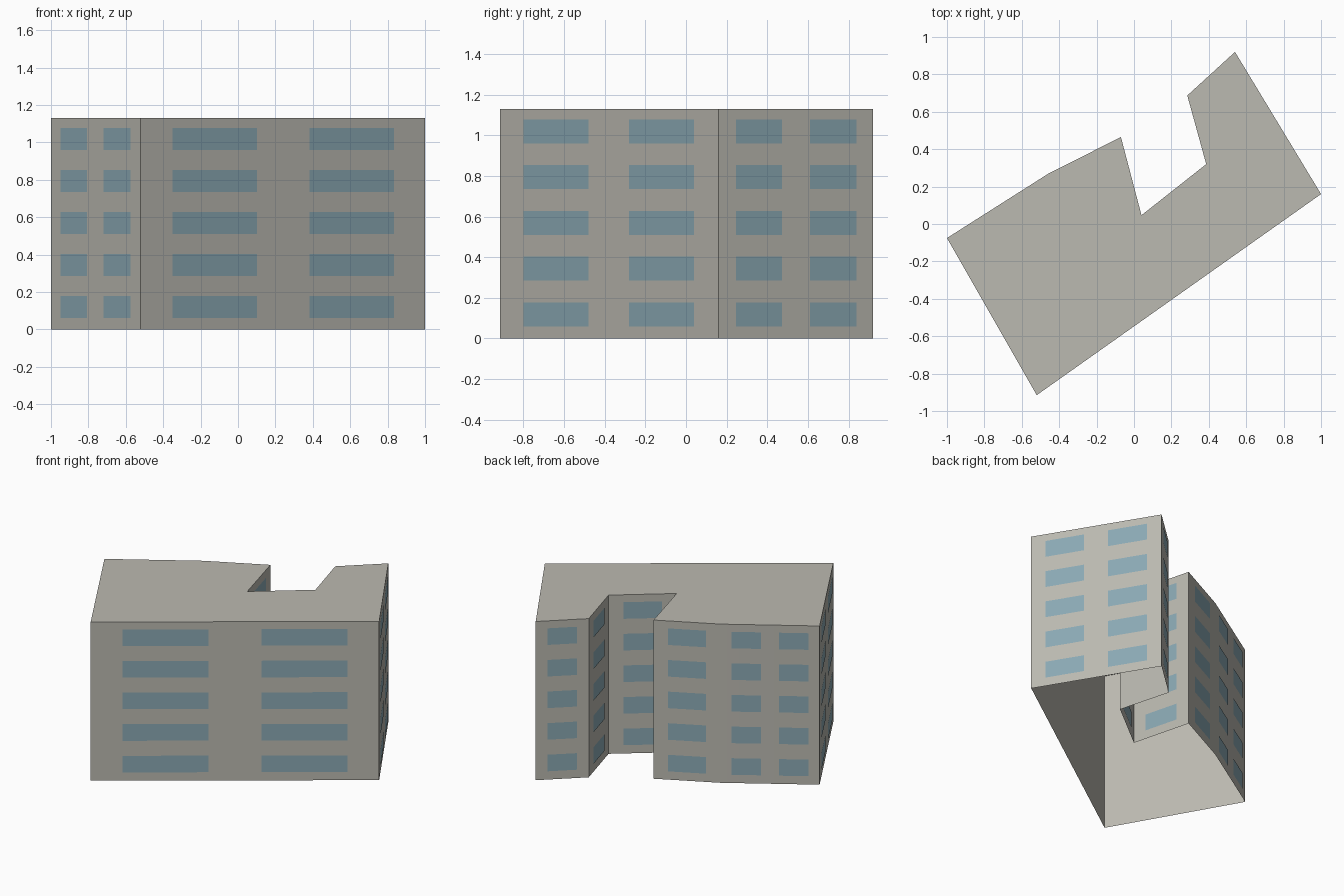
import bpy
import bmesh
import math
from mathutils import Vector

cube = bpy.data.objects.get("Cube")
if cube:
    bpy.data.objects.remove(cube, do_unlink=True)

HEIGHT = 1.13
FLOORS = 5
STOREY = 0.225
SILL = 0.06
WINDOW_HEIGHT = 0.118
OFFSET = 0.003

# Footprint corners, counter-clockwise, with the window columns
# of the wall that starts at each corner
FOOTPRINT = [
    (-0.52, -0.915, 2), (1.0, 0.16, 2), (0.54, 0.92, 1),
    (0.285, 0.687, 1), (0.386, 0.32, 1), (0.04, 0.047, 1),
    (-0.07, 0.465, 1), (-0.46, 0.268, 2), (-1.0, -0.075, 2),
]
# Start and end of each window along its wall
SPANS = {1: [(0.22, 0.78)], 2: [(0.11, 0.408), (0.592, 0.89)]}


def make_material(name, color):
    mat = bpy.data.materials.new(name)
    mat.use_nodes = True
    mat.diffuse_color = color
    mat.node_tree.nodes["Principled BSDF"].inputs["Base Color"].default_value = color
    return mat


def make_object(name, bm, mat):
    mesh = bpy.data.meshes.new(name)
    bm.to_mesh(mesh)
    bm.free()
    mesh.materials.append(mat)
    obj = bpy.data.objects.new(name, mesh)
    bpy.context.collection.objects.link(obj)
    return obj


concrete = make_material("warm grey concrete", (0.5, 0.49, 0.44, 1))
glass = make_material("blue grey glass", (0.26, 0.4, 0.46, 1))

# Building shell: walls and flat roof, open underneath
corners = [Vector((x, y, 0)) for x, y, _ in FOOTPRINT]
up = Vector((0, 0, 1))
bm = bmesh.new()
base = [bm.verts.new(c) for c in corners]
top = [bm.verts.new(c + up * HEIGHT) for c in corners]
for i in range(len(corners)):
    j = (i + 1) % len(corners)
    bm.faces.new((base[i], base[j], top[j], top[i]))
bm.faces.new(top)
shell = make_object("building_shell", bm, concrete)

# The slight bend in the back wall is shaded smooth, all corners stay sharp
bpy.ops.object.select_all(action="DESELECT")
shell.select_set(True)
bpy.context.view_layer.objects.active = shell
bpy.ops.object.shade_smooth_by_angle(angle=math.radians(30))

# Window panes laid on every wall and storey
bm = bmesh.new()
for i, (_, _, columns) in enumerate(FOOTPRINT):
    start, end = corners[i], corners[(i + 1) % len(corners)]
    outward = (end - start).cross(up).normalized() * OFFSET
    for left, right in SPANS[columns]:
        a = start.lerp(end, left) + outward
        b = start.lerp(end, right) + outward
        for floor in range(FLOORS):
            low = up * (SILL + floor * STOREY)
            high = low + up * WINDOW_HEIGHT
            bm.faces.new([bm.verts.new(p) for p in (a + low, b + low, b + high, a + high)])
make_object("window_panes", bm, glass)
